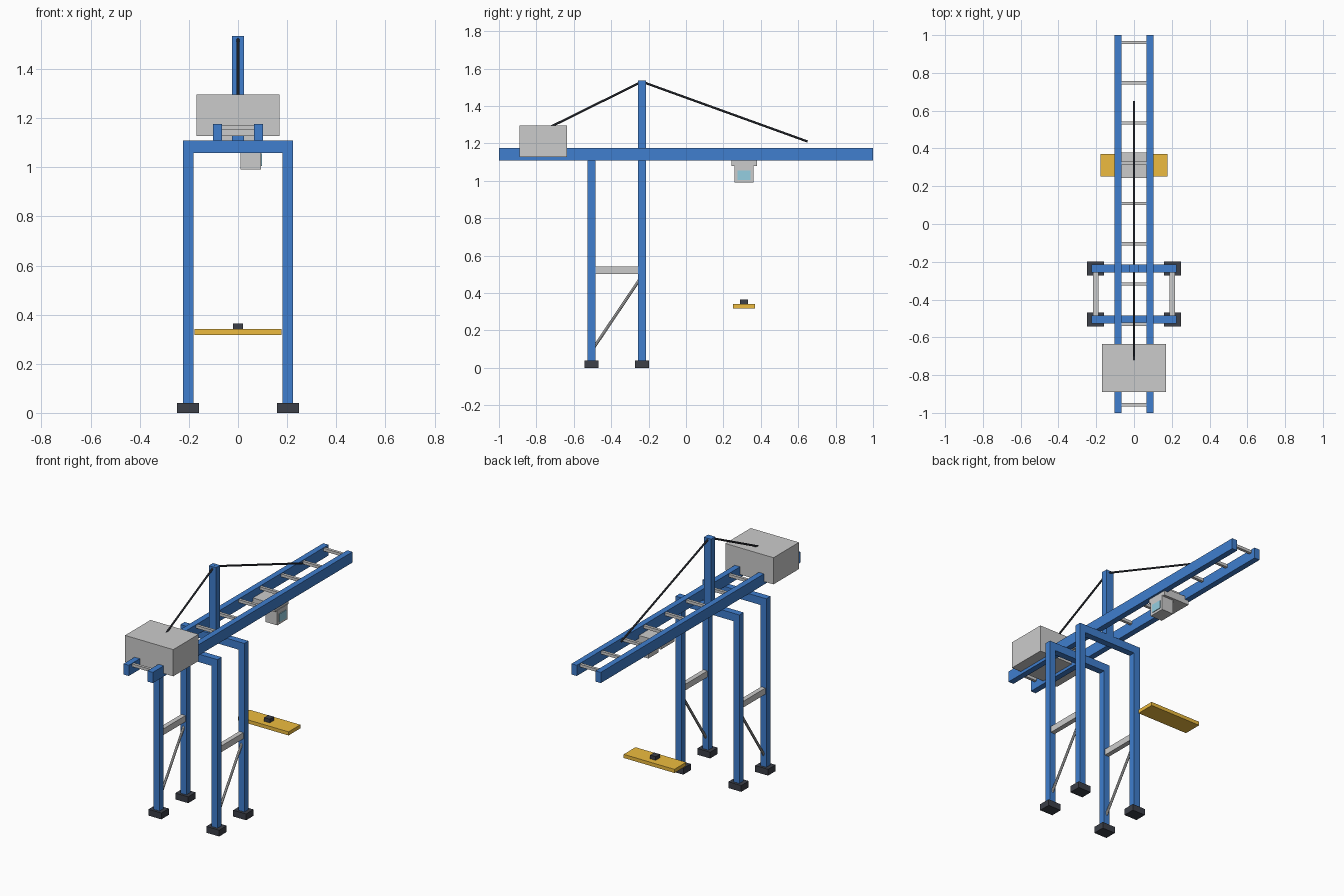
import bpy
from mathutils import Vector

if "Cube" in bpy.data.objects:
    bpy.data.objects.remove(bpy.data.objects["Cube"])


def material(name, rgb):
    m = bpy.data.materials.new(name)
    m.diffuse_color = (*rgb, 1)
    m.use_nodes = True
    m.node_tree.nodes["Principled BSDF"].inputs["Base Color"].default_value = m.diffuse_color
    return m


BLUE = material("blue_paint", (0.05, 0.21, 0.62))
DARK = material("dark_steel", (0.045, 0.05, 0.065))
GOLD = material("yellow_paint", (0.85, 0.5, 0.05))
GLASS = material("glass", (0.3, 0.62, 0.75))


def box(name, x, y, z, mat=None):
    """Box from (min, max) ranges on each axis."""
    bpy.ops.mesh.primitive_cube_add(size=1, location=[(a + b) / 2 for a, b in (x, y, z)])
    o = bpy.context.object
    o.name = name
    o.scale = [b - a for a, b in (x, y, z)]
    bpy.ops.object.transform_apply(location=False, rotation=False, scale=True)
    if mat:
        o.data.materials.append(mat)
    return o


def around(c, width):
    return (c - width / 2, c + width / 2)


def rod(name, a, b, radius, mat=None):
    """Thin round bar between two points."""
    a, b = Vector(a), Vector(b)
    bpy.ops.mesh.primitive_cylinder_add(vertices=8, radius=radius, depth=(b - a).length,
                                        location=(a + b) / 2)
    o = bpy.context.object
    o.name = name
    o.rotation_euler = (b - a).to_track_quat('Z', 'Y').to_euler()
    if mat:
        o.data.materials.append(mat)
    bpy.ops.object.shade_smooth_by_angle()
    return o


LEG_X, REAR_Y, FRONT_Y = 0.203, -0.505, -0.236

# Portal frames: feet, legs and cross beams
for row, y in (("rear", REAR_Y), ("front", FRONT_Y)):
    for side, s in (("left", -1), ("right", 1)):
        box(f"{row}_{side}_foot", around(s * LEG_X, 0.09), around(y, 0.075), (0, 0.04), DARK)
        box(f"{row}_{side}_leg", around(s * LEG_X, 0.042), around(y, 0.042), (0.03, 1.07), BLUE)
    box(f"{row}_portal_beam", (-0.224, 0.224), around(y, 0.042), (1.058, 1.108), BLUE)

# Side ties, diagonal braces and boom girders
for side, s in (("left", -1), ("right", 1)):
    box(f"{side}_side_tie", around(s * LEG_X, 0.03), (REAR_Y, FRONT_Y), (0.502, 0.541))
    rod(f"{side}_brace", (s * LEG_X, REAR_Y, 0.09), (s * LEG_X, FRONT_Y, 0.49), 0.008)
    box(f"{side}_boom_girder", around(s * 0.084, 0.037), (-1, 1), (1.108, 1.176), BLUE)

# Rungs tying the girders together
for i in range(10):
    box(f"boom_rung_{i + 1}", (-0.075, 0.075), around(-0.957 + i * 0.2131, 0.018), (1.154, 1.172))

# Mast and stays
box("mast", around(0, 0.05), around(FRONT_Y, 0.042), (1.1, 1.535), BLUE)
rod("fore_stay", (0, FRONT_Y, 1.53), (0, 0.65, 1.21), 0.006, DARK)
rod("back_stay", (0, FRONT_Y, 1.53), (0, -0.762, 1.27), 0.006, DARK)

# Machinery house at the rear of the boom
box("machinery_house", (-0.169, 0.169), (-0.89, -0.635), (1.127, 1.296))

# Trolley and operator cabin
T = 0.311
box("trolley", (-0.09, 0.09), around(T, 0.135), (1.08, 1.128))
box("cabin", (0.01, 0.093), around(T, 0.102), (0.99, 1.085))
box("cabin_window", (0.09, 0.097), around(T, 0.07), (1.005, 1.056), GLASS)

# Hanging spreader with head block
box("spreader", (-0.178, 0.178), around(T, 0.118), (0.318, 0.341), GOLD)
box("head_block", (-0.02, 0.02), around(T, 0.042), (0.338, 0.364), DARK)
